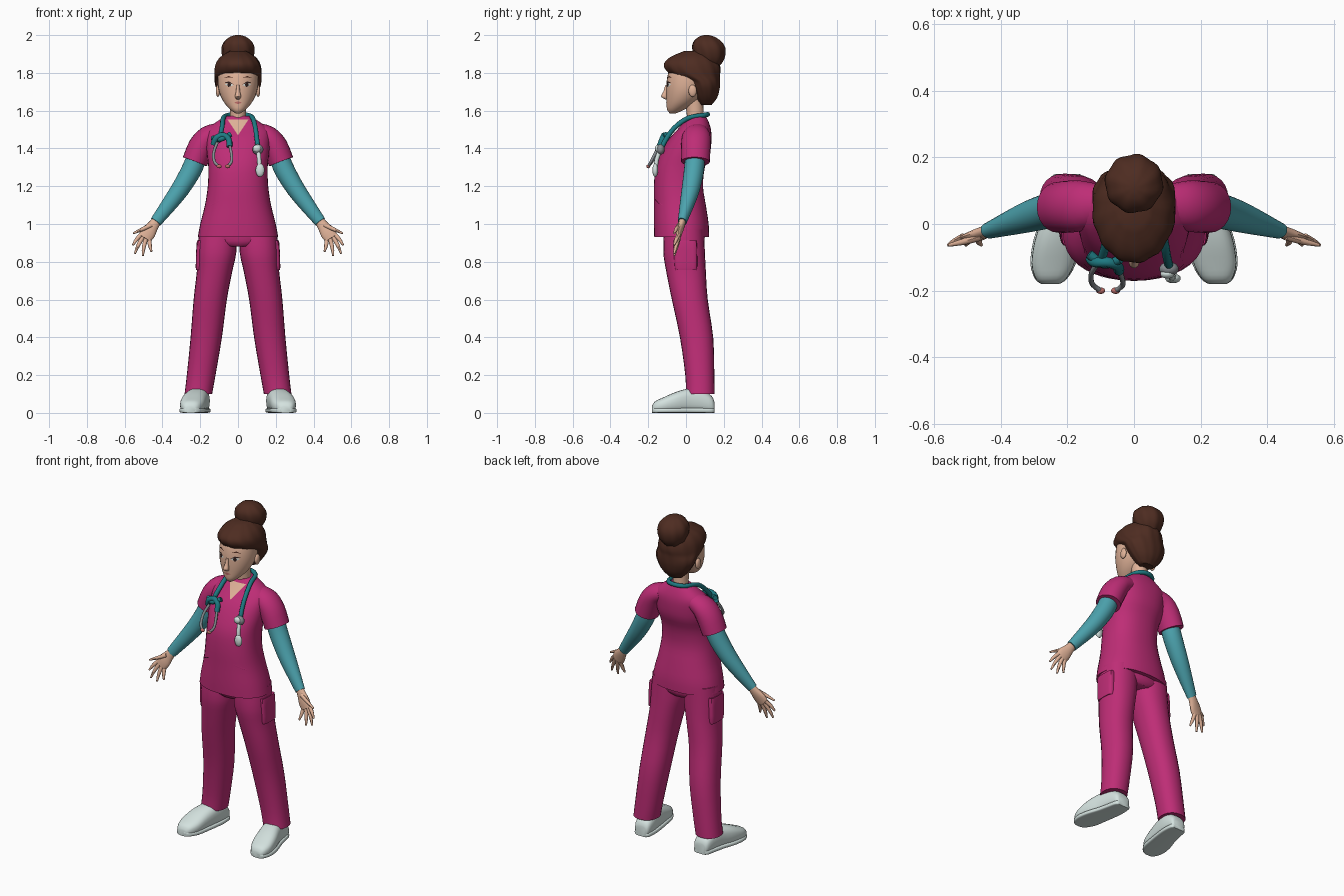
import bpy, bmesh, math
from mathutils import Vector
from mathutils.bvhtree import BVHTree

if "Cube" in bpy.data.objects:
    bpy.data.objects.remove(bpy.data.objects["Cube"])


def material(name, rgb):
    m = bpy.data.materials.new(name)
    lin = [((c / 255 + 0.055) / 1.055) ** 2.4 for c in rgb]
    m.diffuse_color = (*lin, 1)
    m.use_nodes = True
    m.node_tree.nodes["Principled BSDF"].inputs["Base Color"].default_value = m.diffuse_color
    return m


PINK = material("scrub pink", (190, 45, 118))
TEAL = material("sleeve teal", (76, 163, 174))
TUBE = material("tube teal", (30, 122, 130))
HAIR = material("hair brown", (78, 44, 33))
SKIN = material("skin", (224, 178, 152))
WHITE = material("shoe white", (212, 226, 223))
GREY = material("metal grey", (135, 140, 145))
DARK = material("eye dark", (50, 32, 30))
LIP = material("lip rose", (190, 110, 105))


def finish(bm, name, mat, angle=45):
    me = bpy.data.meshes.new(name)
    bm.to_mesh(me)
    bm.free()
    me.materials.append(mat)
    me.shade_smooth()
    me.set_sharp_from_angle(angle=math.radians(angle))
    ob = bpy.data.objects.new(name, me)
    bpy.context.collection.objects.link(ob)
    return ob


def spline(pts, steps):
    """Catmull-Rom interpolation through rows of numbers."""
    p = [pts[0]] + list(pts) + [pts[-1]]
    out = []
    for i in range(1, len(p) - 2):
        for k in range(steps):
            t = k / steps
            out.append([0.5 * (2 * b + (c - a) * t + (2 * a - 5 * b + 4 * c - d) * t * t
                               + (3 * b - a - 3 * c + d) * t ** 3)
                        for a, b, c, d in zip(p[i - 1], p[i], p[i + 1], p[i + 2])])
    return out + [list(pts[-1])]


def loft(name, rows, mat, mode="z", n=2.0, seg=24, steps=3, ripple=(0, 0)):
    """Skin rings (x, y, z, radius u, radius v) lying across z, y or the path."""
    rows = spline(rows, steps)
    bm = bmesh.new()
    rings = []
    for i, (x, y, z, ru, rv) in enumerate(rows):
        u, v = Vector((1, 0, 0)), Vector((0, 1, 0))
        if mode == "y":
            v = Vector((0, 0, 1))
        elif mode == "path":
            a, b = rows[max(i - 1, 0)], rows[min(i + 1, len(rows) - 1)]
            t = (Vector(b[:3]) - Vector(a[:3])).normalized()
            v = (v - t * v.dot(t)).normalized()
            u = v.cross(t)
        ring = []
        for k in range(seg):
            a = 2 * math.pi * k / seg
            c, s = math.cos(a), math.sin(a)
            w = 1 + ripple[0] * math.cos(ripple[1] * a + i * 0.25)
            c = math.copysign(abs(c) ** (2 / n), c) * w
            s = math.copysign(abs(s) ** (2 / n), s) * w
            ring.append(bm.verts.new(Vector((x, y, z)) + u * c * ru + v * s * rv))
        rings.append(ring)
    for r, q in zip(rings, rings[1:]):
        for k in range(seg):
            j = (k + 1) % seg
            bm.faces.new((r[k], r[j], q[j], q[k]))
    bm.faces.new(rings[0])
    bm.faces.new(rings[-1])
    bmesh.ops.recalc_face_normals(bm, faces=bm.faces[:])
    return finish(bm, name, mat)


def ball(name, centre, size, mat):
    bm = bmesh.new()
    bmesh.ops.create_uvsphere(bm, u_segments=14, v_segments=9, radius=1)
    bmesh.ops.scale(bm, vec=size, verts=bm.verts[:])
    bmesh.ops.translate(bm, vec=centre, verts=bm.verts[:])
    return finish(bm, name, mat)


def patch(name, target, outline, mat, lift=0.004):
    """Thin painted plate that follows the front of a target."""
    me = target.data
    tree = BVHTree.FromPolygons([v.co for v in me.vertices], [p.vertices[:] for p in me.polygons])
    pts = []
    for (ax, az), (bx, bz) in zip(outline, outline[1:] + outline[:1]):
        pts += [(ax + (bx - ax) * k / 4, az + (bz - az) * k / 4) for k in range(4)]
    cx, cz = sum(p[0] for p in pts) / len(pts), sum(p[1] for p in pts) / len(pts)
    bm = bmesh.new()

    def drop(x, z):
        hit = tree.ray_cast(Vector((x, -1, z)), Vector((0, 1, 0)))[0]
        return bm.verts.new((x, (hit.y if hit else 0) - lift, z))

    rings = [[drop(cx + (x - cx) * f, cz + (z - cz) * f) for x, z in pts] for f in (0.25, 0.5, 0.75, 1)]
    bm.faces.new(rings[0])
    for r, q in zip(rings, rings[1:]):
        for k in range(len(pts)):
            j = (k + 1) % len(pts)
            bm.faces.new((r[k], r[j], q[j], q[k]))
    bmesh.ops.recalc_face_normals(bm, faces=bm.faces[:])
    if sum(f.normal.y for f in bm.faces) > 0:
        bmesh.ops.reverse_faces(bm, faces=bm.faces[:])
    return finish(bm, name, mat)


def tube(name, pts, radius, mat):
    cu = bpy.data.curves.new(name, "CURVE")
    cu.dimensions = "3D"
    cu.bevel_depth, cu.bevel_resolution, cu.use_fill_caps = radius, 2, True
    sp = cu.splines.new("POLY")
    fine = spline(pts, 5)
    sp.points.add(len(fine) - 1)
    for p, co in zip(sp.points, fine):
        p.co = (*co, 1)
    sp.use_smooth = True
    cu.materials.append(mat)
    ob = bpy.data.objects.new(name, cu)
    bpy.context.collection.objects.link(ob)


# tunic and hips: rows of z, half width, front y, back y
body = [(0.93, .213, -.168, .122), (1.0, .2, -.17, .12), (1.1, .175, -.17, .105), (1.2, .16, -.17, .09),
        (1.3, .157, -.16, .1), (1.38, .166, -.13, .128), (1.45, .17, -.09, .135), (1.5, .165, -.045, .132),
        (1.54, .115, -.012, .12), (1.572, .066, .012, .105)]
tunic = loft("tunic", [(0, (f + b) / 2, z, w, (b - f) / 2) for z, w, f, b in body], PINK, n=2.3, seg=36)
loft("hips", [(0, -.01, .88, .1, .09), (0, -.01, .91, .19, .108), (0, -.01, 1.0, .19, .11)], PINK)
patch("neck_opening", tunic, [(-.055, 1.552), (.055, 1.552), (0, 1.47)], SKIN)

# neck and head
loft("neck", [(0, .055, 1.5, .05, .05), (0, .05, 1.57, .043, .045), (0, .04, 1.68, .045, .05)], SKIN, seg=16)
head = loft("head", [(0, -.07, 1.585, .012, .015), (0, -.055, 1.605, .04, .045), (0, -.025, 1.645, .075, .078),
                     (0, 0, 1.7, .1, .105), (0, .01, 1.76, .107, .112), (0, .02, 1.82, .1, .105),
                     (0, .03, 1.87, .06, .06)], SKIN, seg=28)
loft("nose", [(0, -.1, 1.735, .008, .01), (0, -.109, 1.7, .011, .012), (0, -.115, 1.675, .016, .018),
              (0, -.1, 1.66, .008, .01)], SKIN, seg=10)
patch("mouth", head, [(-.022, 1.643), (0, 1.65), (.022, 1.643), (0, 1.634)], LIP)
for s, side in ((-1, "right"), (1, "left")):
    patch(side + "_eye_white", head, [(s * a, b) for a, b in
          ((.024, 1.735), (.045, 1.748), (.07, 1.74), (.048, 1.725))], WHITE, .003)
    patch(side + "_iris", head, [(s * .047 + .01 * math.cos(a), 1.737 + .012 * math.sin(a))
          for a in (0, 1.05, 2.1, 3.14, 4.2, 5.25)], DARK, .005)
    patch(side + "_lashes", head, [(s * a, b) for a, b in
          ((.022, 1.738), (.047, 1.755), (.077, 1.748), (.047, 1.748))], DARK, .005)
    patch(side + "_brow", head, [(s * a, b) for a, b in
          ((.022, 1.772), (.05, 1.784), (.075, 1.772), (.05, 1.778))], HAIR, .004)
    ball(side + "_ear", (s * .106, .035, 1.705), (.012, .022, .032), SKIN)

# hair swept back into a bun
loft("hair", [(0, .105, 1.63, .045, .03), (0, .105, 1.67, .085, .06), (0, .1, 1.72, .115, .078),
              (0, .09, 1.755, .123, .09), (0, .055, 1.785, .125, .125), (0, .038, 1.815, .124, .145),
              (0, .03, 1.85, .116, .145), (0, .035, 1.885, .092, .115), (0, .05, 1.915, .045, .06)],
     HAIR, seg=48, ripple=(.018, 12))
loft("hair_bun", [(0, .12, 1.83, .05, .05), (0, .125, 1.87, .076, .075), (0, .122, 1.92, .087, .087),
                  (0, .115, 1.96, .077, .078), (0, .11, 1.99, .045, .045), (0, .108, 2.0, .012, .012)],
     HAIR, seg=40, ripple=(.03, 8))

for s, side in ((-1, "right"), (1, "left")):
    def part(name, rows, mat, **kw):
        return loft(side + "_" + name, [(s * r[0], *r[1:]) for r in rows], mat, **kw)

    # trouser leg with cargo pocket
    part("trouser_leg", [(.106, -.01, .97, .1, .105), (.112, -.01, .85, .103, .11), (.124, 0, .75, .094, .105),
                         (.147, .02, .6, .088, .095), (.168, .056, .4, .083, .088), (.195, .073, .2, .076, .077),
                         (.21, .075, .1, .073, .076)], PINK, n=2.2)
    part("thigh_pocket", [(.195, .0, .76, .022, .05), (.198, .0, .77, .026, .06), (.197, -.005, .9, .022, .062),
                          (.193, -.005, .91, .018, .055)], PINK, n=4, seg=16)

    # shoe: rows of y, x, half width, height
    shoe = [(.15, .2, .035, .06), (.135, .201, .048, .09), (.08, .205, .056, .125), (.02, .215, .06, .13),
            (-.05, .232, .066, .112), (-.12, .243, .064, .082), (-.165, .249, .045, .06), (-.18, .251, .025, .035)]
    part("shoe", [(x, y, h / 2, w, h / 2) for y, x, w, h in shoe], WHITE, mode="y", n=2.6)
    part("shoe_sole", [(x, y, .013, w * 1.06, .013) for y, x, w, h in shoe], WHITE, mode="y", n=5)

    # short sleeve and undershirt arm
    part("short_sleeve", [(.1, .06, 1.485, .05, .06), (.155, .055, 1.462, .06, .075), (.195, .052, 1.41, .068, .078),
                          (.228, .05, 1.33, .068, .076)], PINK, mode="path")
    part("undershirt_arm", [(.2, .05, 1.42, .05, .05), (.235, .045, 1.31, .054, .053), (.29, .03, 1.21, .05, .05),
                            (.345, .012, 1.13, .044, .042), (.435, -.02, 1.012, .031, .024)], TEAL, mode="path")

    # hand
    part("palm", [(.425, -.017, 1.025, .024, .018), (.45, -.025, .99, .03, .018), (.475, -.036, .955, .04, .016),
                  (.494, -.043, .925, .036, .012)], SKIN, mode="path", seg=14)
    fingers = [(.457, .995, .507, .972, .555, .95), (.512, .945, .537, .918, .557, .888),
               (.503, .932, .528, .888, .546, .843), (.488, .922, .499, .875, .504, .832),
               (.47, .92, .466, .885, .458, .853)]
    for i, (ax, az, bx, bz, cx, cz) in enumerate(fingers):
        part("thumb" if i == 0 else f"finger_{i}",
             [(ax, -.038, az, .012, .011), (bx, -.052, bz, .01, .01), (cx, -.063, cz, .005, .005)],
             SKIN, mode="path", seg=8)

# stethoscope tubing around the collar
tube("stethoscope_tube", [(.108, -.135, 1.39), (.1, -.105, 1.45), (.092, -.06, 1.51), (.078, .01, 1.56),
                          (.055, .09, 1.575), (0, .115, 1.58), (-.055, .09, 1.575), (-.078, .01, 1.56),
                          (-.085, -.06, 1.51), (-.1, -.115, 1.44)], .013, TUBE)
tube("stethoscope_knot", [(-.13, -.105, 1.42), (-.115, -.115, 1.455), (-.08, -.115, 1.47), (-.05, -.125, 1.45),
                          (-.045, -.14, 1.41)], .016, TUBE)
tube("stethoscope_cross_band", [(-.135, -.09, 1.455), (-.09, -.12, 1.45), (-.04, -.105, 1.475)], .014, TUBE)

# ear tubes and tips
for side, pts in (("outer", [(-.11, -.12, 1.43), (-.128, -.15, 1.38), (-.125, -.18, 1.33), (-.1, -.2, 1.305)]),
                  ("inner", [(-.045, -.14, 1.42), (-.035, -.165, 1.37), (-.035, -.185, 1.33), (-.055, -.2, 1.305)])):
    tube(side + "_ear_tube", pts, .008, GREY)
    ball(side + "_ear_tip", pts[-1], (.014, .01, .01), LIP)

# chest piece and hanging badge
ball("chest_piece", (.105, -.135, 1.395), (.03, .022, .028), GREY)
ball("chest_piece_disc", (.1, -.15, 1.4), (.022, .014, .02), WHITE)
tube("badge_cord", [(.108, -.14, 1.385), (.112, -.155, 1.34), (.115, -.16, 1.3)], .012, WHITE)
ball("hanging_badge", (.117, -.163, 1.285), (.024, .015, .036), WHITE)

# tunic pocket seam lines
for s in (-1, 1):
    patch("pocket_seam", tunic, [(s * .08, 1.135), (s * .15, 1.1), (s * .15, 1.094), (s * .08, 1.129)], PINK, .006)
